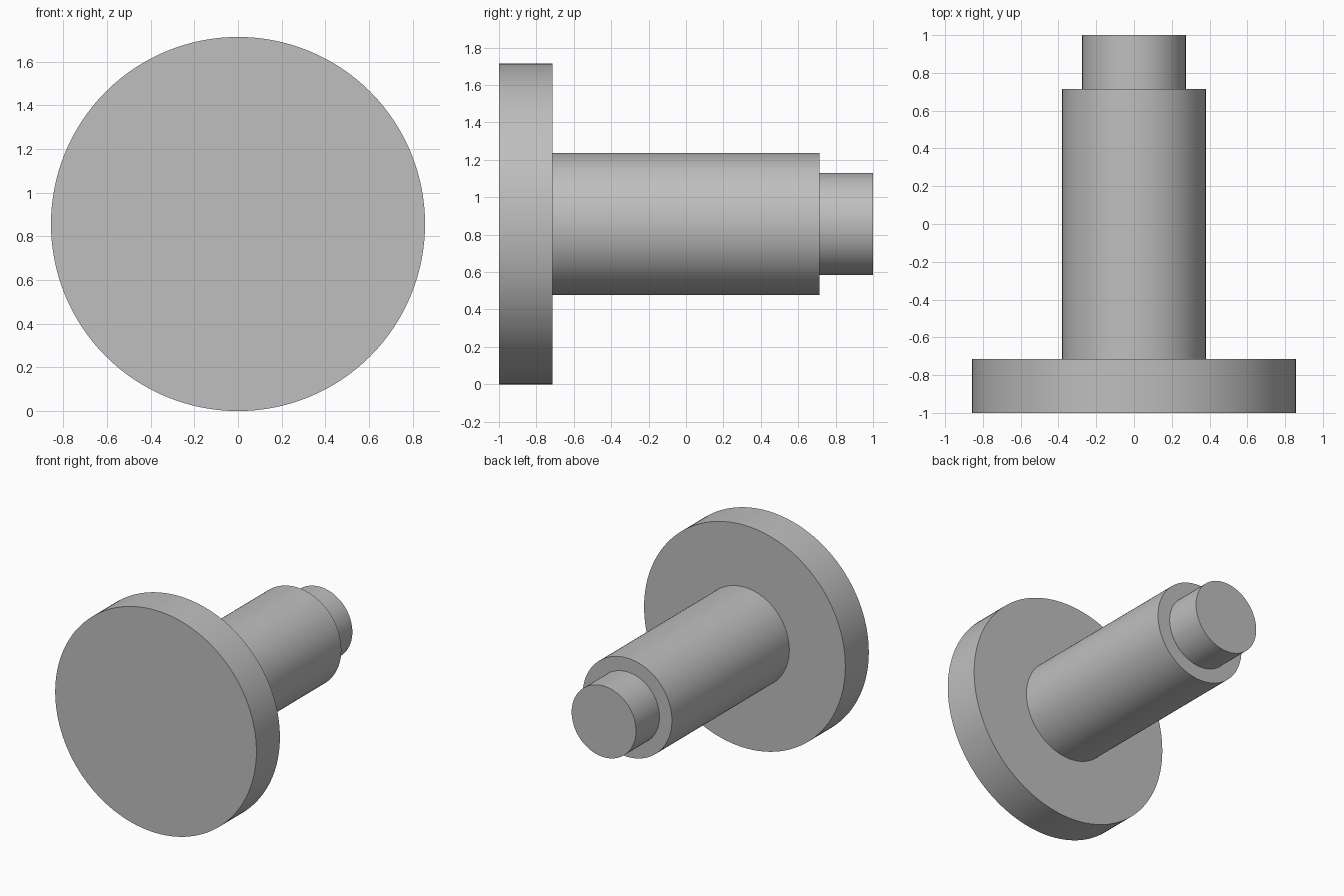
import bpy, bmesh, math
from mathutils import Matrix, Vector

if "Cube" in bpy.data.objects:
    bpy.data.objects.remove(bpy.data.objects["Cube"])

R = 0.857          # flange radius, also height of the axis
SEGMENTS = 128

steel = bpy.data.materials.new("plain_grey")
steel.diffuse_color = (0.52, 0.52, 0.52, 1)
steel.use_nodes = True
steel.node_tree.nodes["Principled BSDF"].inputs["Base Color"].default_value = steel.diffuse_color

# Half profile of the stepped pin: (radius, y)
profile = [(0, -1), (R, -1), (R, -0.714), (0.38, -0.714),
           (0.38, 0.714), (0.274, 0.714), (0.274, 1), (0, 1)]

# Revolve the profile around the y axis
bm = bmesh.new()
verts = [bm.verts.new((r, y, 0)) for r, y in profile]
edges = [bm.edges.new(pair) for pair in zip(verts, verts[1:])]
bmesh.ops.spin(bm, geom=verts + edges, cent=(0, 0, 0), axis=(0, 1, 0),
               angle=math.tau, steps=SEGMENTS, use_merge=True)
bmesh.ops.remove_doubles(bm, verts=bm.verts, dist=1e-4)
bmesh.ops.recalc_face_normals(bm, faces=bm.faces)
bmesh.ops.transform(bm, matrix=Matrix.Translation(Vector((0, 0, R))), verts=bm.verts)

mesh = bpy.data.meshes.new("flanged_pin")
bm.to_mesh(mesh)
bm.free()
mesh.materials.append(steel)
pin = bpy.data.objects.new("flanged_pin", mesh)
bpy.context.collection.objects.link(pin)

# Smooth round walls, crisp rims
bpy.context.view_layer.objects.active = pin
pin.select_set(True)
bpy.ops.object.shade_smooth_by_angle(angle=math.radians(30))
